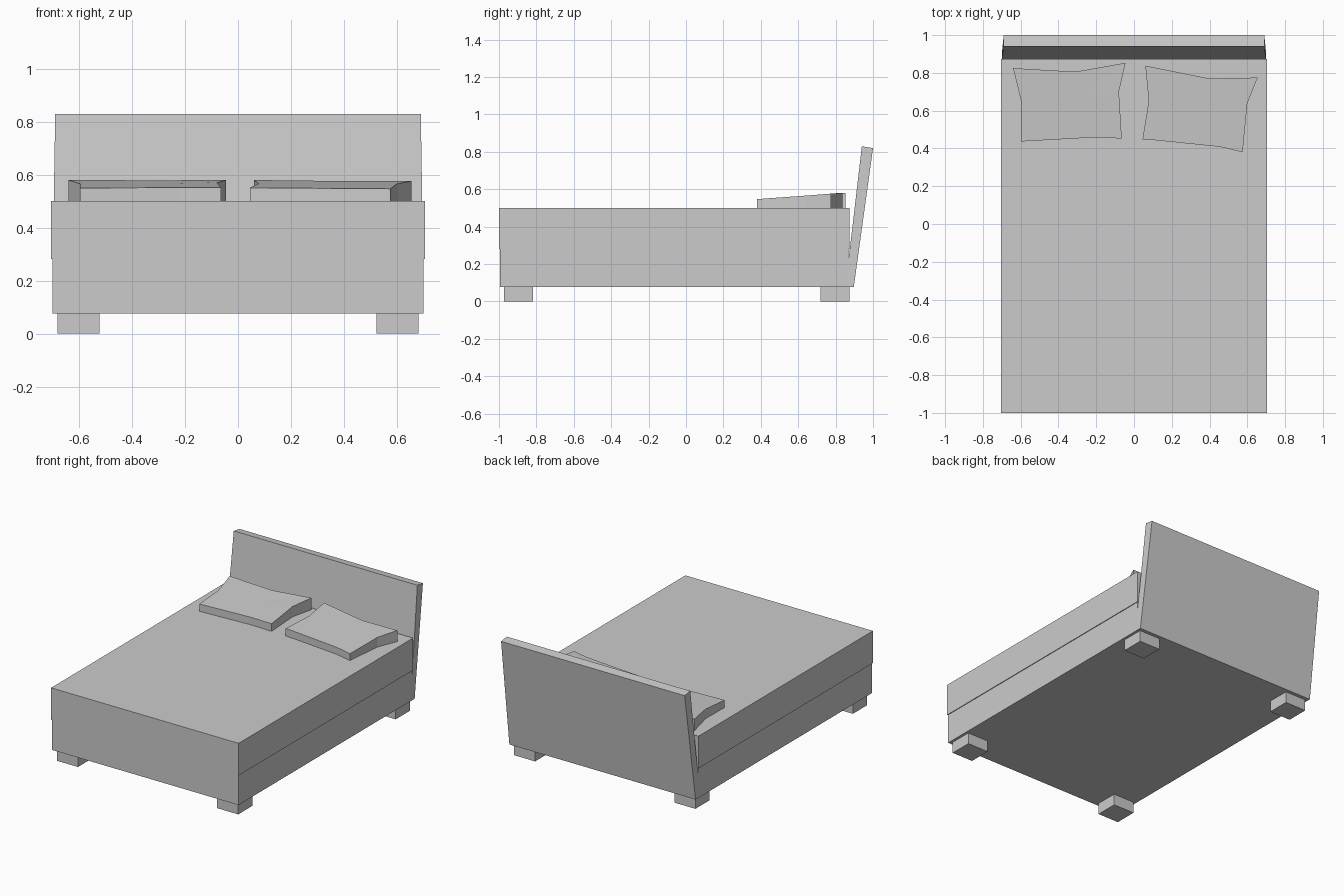
import bpy, bmesh

if "Cube" in bpy.data.objects:
    bpy.data.objects.remove(bpy.data.objects["Cube"])


def make_object(name, bm):
    bmesh.ops.recalc_face_normals(bm, faces=bm.faces)
    mesh = bpy.data.meshes.new(name)
    bm.to_mesh(mesh)
    bm.free()
    obj = bpy.data.objects.new(name, mesh)
    bpy.context.collection.objects.link(obj)
    return obj


def box(name, x0, x1, y0, y1, z0, z1):
    bm = bmesh.new()
    bmesh.ops.create_cube(bm, size=1)
    for v in bm.verts:
        v.co = (x1 if v.co.x > 0 else x0,
                y1 if v.co.y > 0 else y0,
                z1 if v.co.z > 0 else z0)
    return make_object(name, bm)


def tapered_panel(name, profile):
    # profile points are (half width, y, z), mirrored across x
    bm = bmesh.new()
    sides = [[bm.verts.new((s * w, y, z)) for w, y, z in profile] for s in (-1, 1)]
    for side in sides:
        bm.faces.new(side)
    n = len(profile)
    for i in range(n):
        j = (i + 1) % n
        bm.faces.new((sides[0][i], sides[0][j], sides[1][j], sides[1][i]))
    return make_object(name, bm)


def pillow(name, outline, centre):
    # slab with a crumpled outline, rising towards the headboard
    bm = bmesh.new()

    def height(y):
        return min(0.58, 0.547 + max(0, y - 0.40) * 0.078)

    low = [bm.verts.new((x, y, 0.498)) for x, y in outline]
    top = [bm.verts.new((x, y, height(y))) for x, y in outline]
    mid = bm.verts.new((*centre, height(centre[1])))
    bm.faces.new(low)
    n = len(outline)
    for i in range(n):
        j = (i + 1) % n
        bm.faces.new((low[i], low[j], top[j], top[i]))
        bm.faces.new((top[i], top[j], mid))
    return make_object(name, bm)


# Base and mattress
box("bed_base", -0.70, 0.70, -0.995, 0.87, 0.077, 0.281)
box("mattress", -0.705, 0.705, -1.0, 0.874, 0.281, 0.50)

# Leaning headboard
tapered_panel("headboard", [(0.70, 0.85, 0.077), (0.70, 0.897, 0.077),
                            (0.69, 1.0, 0.82), (0.69, 0.94, 0.829),
                            (0.699, 0.876, 0.281)])

# Four block legs
for side, sx in (("left", -1), ("right", 1)):
    xs = sorted((sx * 0.523, sx * 0.682))
    box("front_leg_" + side, *xs, -0.972, -0.818, 0, 0.077)
    box("back_leg_" + side, *xs, 0.719, 0.873, 0, 0.077)

# Pillows
pillow("pillow_left", [(-0.64, 0.825), (-0.595, 0.64), (-0.597, 0.437),
                       (-0.22, 0.458), (-0.065, 0.453), (-0.08, 0.70),
                       (-0.045, 0.853), (-0.31, 0.806)], (-0.33, 0.64))
pillow("pillow_right", [(0.06, 0.838), (0.078, 0.65), (0.045, 0.448),
                        (0.12, 0.443), (0.46, 0.408), (0.575, 0.38),
                        (0.60, 0.64), (0.655, 0.775), (0.40, 0.77)], (0.34, 0.61))
